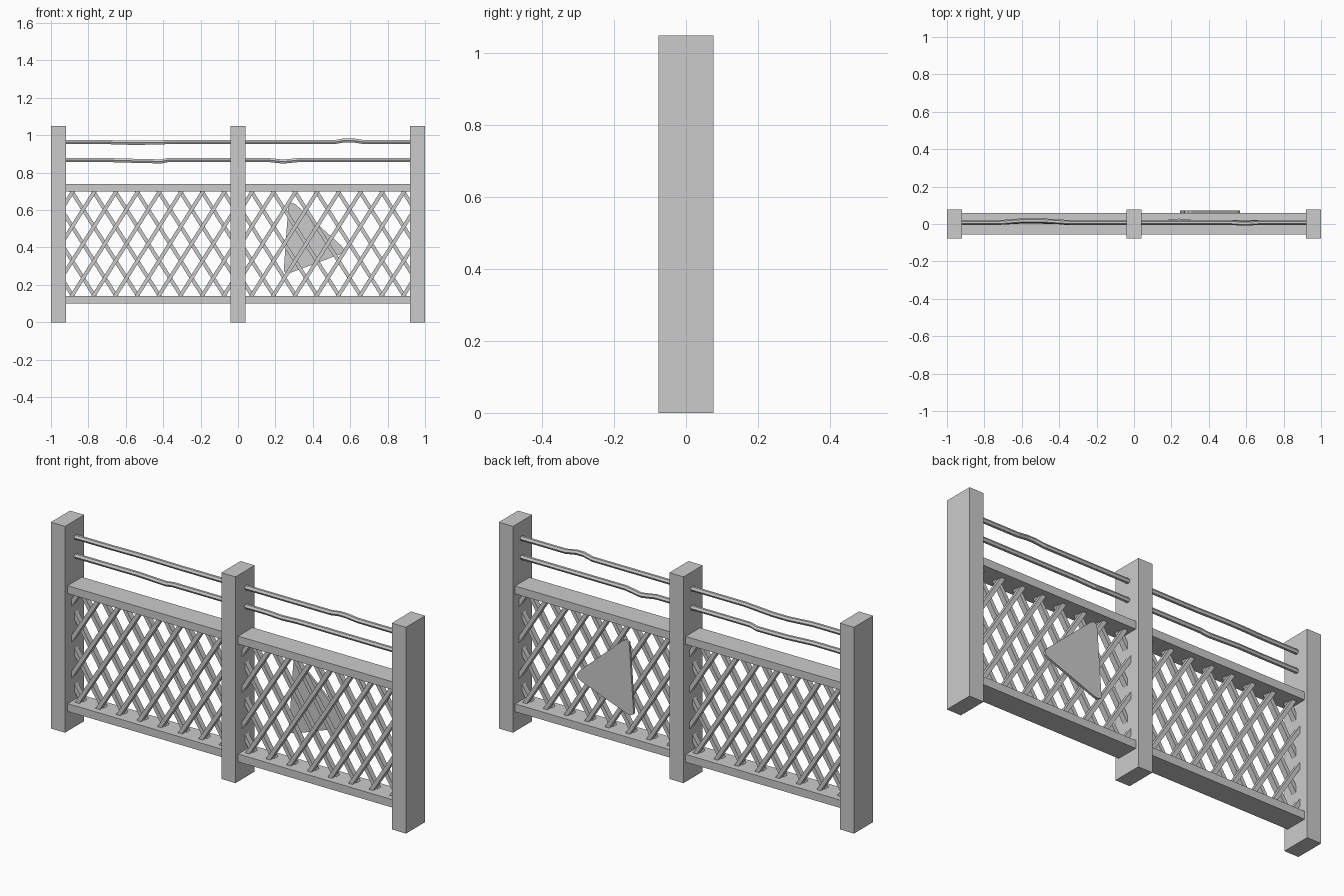
import bpy, bmesh, math
from mathutils import Vector, Matrix

if "Cube" in bpy.data.objects:
    bpy.data.objects.remove(bpy.data.objects["Cube"])


def finish(bm, name):
    bmesh.ops.recalc_face_normals(bm, faces=bm.faces)
    me = bpy.data.meshes.new(name)
    bm.to_mesh(me)
    bm.free()
    ob = bpy.data.objects.new(name, me)
    bpy.context.collection.objects.link(ob)
    return ob


def add_box(bm, lo, hi, matrix=Matrix()):
    lo, hi = Vector(lo), Vector(hi)
    m = matrix @ Matrix.Translation((lo + hi) / 2) @ Matrix.Diagonal((*(hi - lo), 1))
    bmesh.ops.create_cube(bm, size=1, matrix=m)


def box(name, lo, hi):
    bm = bmesh.new()
    add_box(bm, lo, hi)
    return finish(bm, name)


def bar(name, points, radius=0.0125, sides=6):
    """Crooked rod along x, one ring of vertices per path point."""
    bm = bmesh.new()
    rings = []
    for x, y, z in points:
        ring = []
        for i in range(sides):
            a = 2 * math.pi * i / sides
            ring.append(bm.verts.new((x, y + radius * math.cos(a), z + radius * math.sin(a))))
        rings.append(ring)
    for r0, r1 in zip(rings, rings[1:]):
        for i in range(sides):
            j = (i + 1) % sides
            bm.faces.new((r0[i], r0[j], r1[j], r1[i]))
    bm.faces.new(rings[0])
    bm.faces.new(rings[-1])
    return finish(bm, name)


def lattice(name, x0, x1, z0, z1, pitch=0.116, slope=1.58):
    """Two layers of crossing slats trimmed to the panel opening."""
    bm = bmesh.new()
    mid = (z0 + z1) / 2
    angle = math.atan(slope)
    reach = (z1 - z0) / slope / 2
    for sign, ya, yb in ((1, -0.025, 0.003), (-1, 0.0, 0.028)):
        n = int((x1 - x0 + 2 * reach) / pitch) + 1
        start = (x0 + x1) / 2 - pitch * (n - 1) / 2
        for i in range(n):
            m = Matrix.Translation((start + i * pitch, 0, mid)) @ Matrix.Rotation(-sign * angle, 4, 'Y')
            add_box(bm, (-0.45, ya, -0.01), (0.45, yb, 0.01), m)
    for co, no in (((x0, 0, 0), (-1, 0, 0)), ((x1, 0, 0), (1, 0, 0)),
                   ((0, 0, z0), (0, 0, -1)), ((0, 0, z1), (0, 0, 1))):
        cut = bmesh.ops.bisect_plane(bm, geom=bm.verts[:] + bm.edges[:] + bm.faces[:],
                                     plane_co=co, plane_no=no, clear_outer=True)
        edges = [e for e in cut['geom_cut'] if isinstance(e, bmesh.types.BMEdge)]
        bmesh.ops.holes_fill(bm, edges=edges, sides=0)
    return finish(bm, name)


# Posts
for label, x in (("left", -0.96), ("middle", 0), ("right", 0.96)):
    box(label + "_post", (x - 0.04, -0.077, 0), (x + 0.04, 0.077, 1.05))

# Rails and lattice panels
for label, x0, x1 in (("left", -0.92, -0.04), ("right", 0.04, 0.92)):
    box(label + "_bottom_rail", (x0, -0.056, 0.10), (x1, 0.06, 0.14))
    box(label + "_top_rail", (x0, -0.056, 0.70), (x1, 0.06, 0.74))
    lattice(label + "_lattice", x0, x1, 0.14, 0.70)

# Slightly bent upper bars
Y = 0.008
bar("left_upper_bar", [(-0.92, Y, .964), (-0.72, Y, .964), (-0.59, Y + .01, .960),
                       (-0.50, Y + .01, .960), (-0.34, Y, .964), (-0.04, Y, .964)])
bar("left_lower_bar", [(-0.92, Y, .868), (-0.72, Y, .868), (-0.58, Y + .008, .864),
                       (-0.41, Y + .004, .860), (-0.37, Y, .868), (-0.04, Y, .868)])
bar("right_upper_bar", [(0.04, Y, .964), (0.52, Y, .964), (0.57, Y - .004, .973),
                        (0.61, Y - .004, .973), (0.67, Y, .964), (0.92, Y, .964)])
bar("right_lower_bar", [(0.04, Y, .868), (0.16, Y, .868), (0.24, Y + .008, .859),
                        (0.33, Y, .868), (0.92, Y, .868)])

# Triangular sign plate with blunted corners on the back
outline = [(0.268, 0.605), (0.272, 0.632), (0.288, 0.640), (0.308, 0.630),
           (0.552, 0.410), (0.566, 0.390), (0.560, 0.372), (0.542, 0.362),
           (0.285, 0.266), (0.262, 0.262), (0.245, 0.272), (0.246, 0.295)]
bm = bmesh.new()
face = bm.faces.new([bm.verts.new((x, 0.060, z)) for x, z in outline])
ext = bmesh.ops.extrude_face_region(bm, geom=[face], use_keep_orig=True)
bmesh.ops.translate(bm, vec=(0, 0.012, 0),
                    verts=[v for v in ext['geom'] if isinstance(v, bmesh.types.BMVert)])
finish(bm, "sign_plate")
